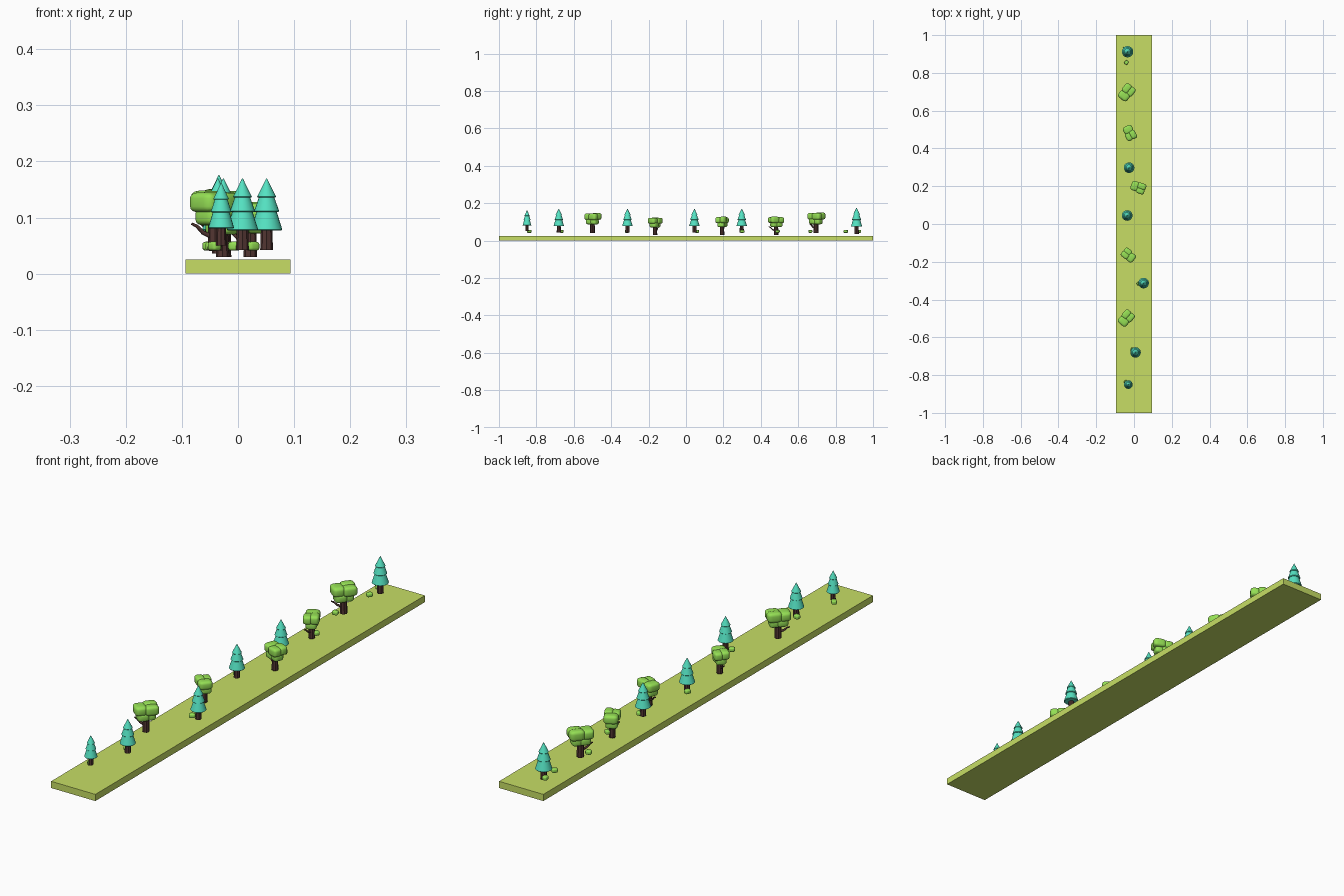
import bpy, bmesh, math
from mathutils import Matrix, Vector

if "Cube" in bpy.data.objects:
    bpy.data.objects.remove(bpy.data.objects["Cube"], do_unlink=True)


def material(name, rgb):
    m = bpy.data.materials.new(name)
    m.use_nodes = True
    m.diffuse_color = (*rgb, 1)
    m.node_tree.nodes["Principled BSDF"].inputs["Base Color"].default_value = (*rgb, 1)
    return m


GRASS = material("grass_green", (0.57, 0.73, 0.13))
LEAF = material("leaf_green", (0.30, 0.74, 0.09))
PINE = material("pine_teal", (0.09, 0.76, 0.54))
BARK = material("dark_bark", (0.085, 0.036, 0.032))


def finish(bm, name, mat, smooth=True):
    bmesh.ops.recalc_face_normals(bm, faces=bm.faces)
    mesh = bpy.data.meshes.new(name)
    bm.to_mesh(mesh)
    bm.free()
    mesh.materials.append(mat)
    ob = bpy.data.objects.new(name, mesh)
    bpy.context.scene.collection.objects.link(ob)
    if smooth:
        bpy.ops.object.select_all(action="DESELECT")
        ob.select_set(True)
        bpy.context.view_layer.objects.active = ob
        bpy.ops.object.shade_smooth_by_angle(angle=math.radians(40))
    return ob


def lathe(bm, profile, x, y, sides, flute=0.0):
    """Closed solid of revolution; flute pulls in every other column."""
    rings = []
    for r, z in profile:
        ring = []
        for i in range(sides):
            a = math.tau * i / sides
            rr = r * (1 - flute * (i % 2))
            ring.append(bm.verts.new((x + rr * math.cos(a), y + rr * math.sin(a), z)))
        rings.append(ring)
    for lo, hi in zip(rings, rings[1:]):
        for i in range(sides):
            j = (i + 1) % sides
            bm.faces.new((lo[i], lo[j], hi[j], hi[i]))
    bm.faces.new(rings[0][::-1])
    bm.faces.new(rings[-1])


def trunk(name, x, y, base, top, r):
    bm = bmesh.new()
    lathe(bm, [(r * 1.05, base), (r, base + (top - base) * 0.3), (r * 0.92, top)], x, y, 16, 0.1)
    return finish(bm, name, BARK)


def puff(bm, centre, size, angle):
    """Rounded block of leaves."""
    part = bmesh.new()
    bmesh.ops.create_cube(part, size=1)
    bmesh.ops.bevel(part, geom=part.edges[:], offset=0.3, segments=4, profile=0.5, affect="EDGES")
    part.transform(Matrix.Translation(centre) @ Matrix.Rotation(angle, 4, "Z")
                   @ Matrix.Diagonal((*size, 1)))
    tmp = bpy.data.meshes.new("puff_tmp")
    part.to_mesh(tmp)
    part.free()
    bm.from_mesh(tmp)
    bpy.data.meshes.remove(tmp)


def pine_tree(n, x, y, base, top, r):
    h = top - base
    trunk(f"pine_trunk_{n}", x, y, base, base + h * 0.35, r * 0.39)
    bm = bmesh.new()
    # three overlapping bell tiers: bottom, top, bottom radius, top radius
    for lo, hi, r0, r1 in ((0.27, 0.58, 1, 0.58), (0.53, 0.78, 0.8, 0.42), (0.73, 1, 0.6, 0.02)):
        z = lambda t: base + h * (lo + (hi - lo) * t)
        lathe(bm, [(r * r0 * 0.92, z(0)), (r * r0, z(0.05)), (r * (r0 * 0.52 + r1 * 0.48), z(0.5)),
                   (r * r1, z(1))], x, y, 20)
    finish(bm, f"pine_canopy_{n}", PINE)


def branch(n, x, y, z, angle, s):
    d = Vector((math.cos(angle), math.sin(angle), 0))
    curve = bpy.data.curves.new(f"branch_{n}", "CURVE")
    curve.dimensions = "3D"
    curve.bevel_depth = 0.004 * s
    curve.bevel_resolution = 1
    curve.use_fill_caps = True
    sp = curve.splines.new("POLY")
    steps = ((0, 0, 1.2), (0.022, 0.01, 1), (0.034, 0.022, 0.8), (0.043, 0.026, 0.6))
    sp.points.add(len(steps) - 1)
    for p, (out, up, rad) in zip(sp.points, steps):
        p.co = (*(Vector((x, y, z + up * s)) + d * out * s), 1)
        p.radius = rad
    curve.materials.append(BARK)
    ob = bpy.data.objects.new(f"branch_{n}", curve)
    bpy.context.scene.collection.objects.link(ob)


def round_tree(n, x, y, base, s, angle, branch_angle):
    angle = math.radians(angle)
    trunk(f"round_trunk_{n}", x, y, base, base + 0.07 * s, 0.0125 * s)
    branch(n, x, y, base + 0.022 * s, math.radians(branch_angle), s)
    bm = bmesh.new()
    rot = Matrix.Rotation(angle, 3, "Z")
    # wide crown of three tight blocks over two narrower ones
    for c, size in (((-0.021, 0.002, 0.086), (0.044, 0.056, 0.036)),
                    ((0.017, 0.014, 0.088), (0.052, 0.036, 0.037)),
                    ((0.017, -0.013, 0.086), (0.05, 0.036, 0.035)),
                    ((-0.012, 0, 0.061), (0.044, 0.048, 0.032)),
                    ((0.014, 0, 0.06), (0.038, 0.042, 0.03))):
        puff(bm, Vector((x, y, base)) + rot @ Vector(c) * s, Vector(size) * s, angle)
    finish(bm, f"round_canopy_{n}", LEAF)


# Ground strip
bm = bmesh.new()
bmesh.ops.create_cube(bm, size=1)
bm.transform(Matrix.Translation((0, 0, 0.0128)) @ Matrix.Diagonal((0.188, 2, 0.0256, 1)))
finish(bm, "ground_strip", GRASS, smooth=False)

# Pines: x, y, base, top, radius
for n, spec in enumerate(((-0.03, -0.85, 0.05, 0.162, 0.023), (0.008, -0.68, 0.042, 0.17, 0.028),
                          (0.051, -0.313, 0.042, 0.17, 0.028), (-0.036, 0.045, 0.042, 0.17, 0.028),
                          (-0.026, 0.298, 0.042, 0.17, 0.028), (-0.034, 0.912, 0.036, 0.176, 0.03)), 1):
    pine_tree(n, *spec)

# Leafy trees: x, y, base, scale, crown angle, branch angle
for n, spec in enumerate(((-0.041, -0.5, 0.041, 1, 50, 195), (-0.028, -0.165, 0.03, 0.88, 140, 150),
                          (0.022, 0.193, 0.03, 0.92, -20, 160), (-0.024, 0.482, 0.03, 0.92, -62, 265),
                          (-0.038, 0.695, 0.04, 1.04, 52, 230)), 1):
    round_tree(n, *spec)

# Small bushes: x, y
for n, (x, y) in enumerate(((-0.042, -0.838), (-0.006, -0.665), (0.026, -0.315), (-0.047, 0.058),
                            (-0.012, 0.3), (-0.01, 0.49), (-0.052, 0.665), (-0.04, 0.855),
                            (-0.05, 0.925)), 1):
    bm = bmesh.new()
    puff(bm, Vector((x, y, 0.049)), (0.019, 0.022, 0.016), n * 0.7)
    finish(bm, f"bush_{n}", LEAF)
